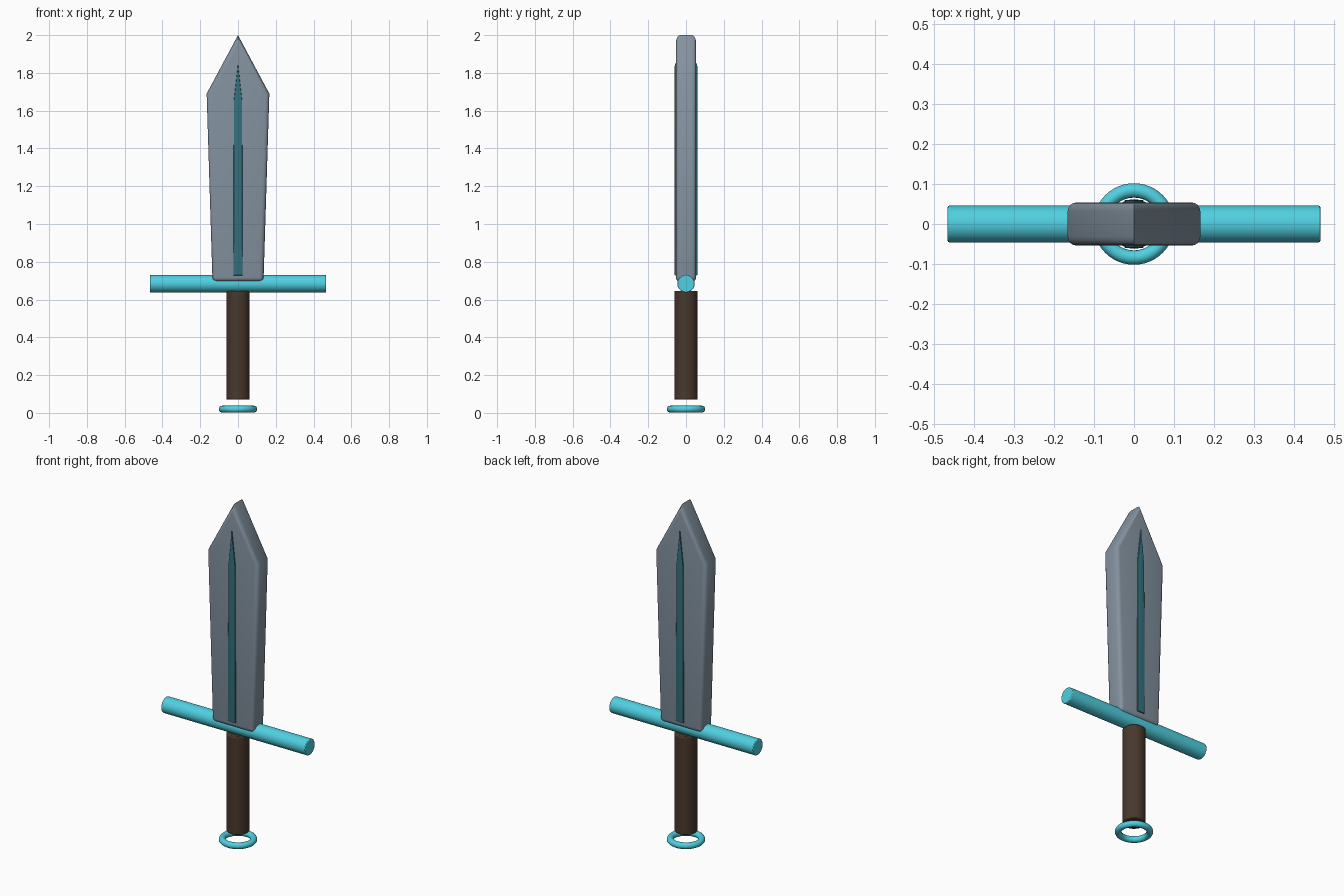
import bpy, bmesh, math

if "Cube" in bpy.data.objects:
    bpy.data.objects.remove(bpy.data.objects["Cube"])


def material(name, rgb):
    m = bpy.data.materials.new(name)
    m.diffuse_color = (*rgb, 1)
    m.use_nodes = True
    m.node_tree.nodes["Principled BSDF"].inputs["Base Color"].default_value = m.diffuse_color
    return m


STEEL = material("steel", (0.23, 0.29, 0.35))
TEAL = material("dark_teal", (0.035, 0.17, 0.21))
CYAN = material("cyan", (0.08, 0.63, 0.75))
BROWN = material("brown", (0.065, 0.04, 0.024))


def finish(ob, name, mat):
    ob.name = name
    ob.data.materials.append(mat)
    bpy.context.view_layer.objects.active = ob
    ob.select_set(True)
    bpy.ops.object.shade_smooth_by_angle(angle=math.radians(35))
    ob.select_set(False)


def prism(name, half, depth, bevel, mat, sharp_above):
    """Mirror a half outline (x, z), extrude along y, round the rims and lower corners."""
    pts = half + [(-x, z) for x, z in reversed(half) if x > 0]
    bm = bmesh.new()
    front = [bm.verts.new((x, -depth, z)) for x, z in pts]
    back = [bm.verts.new((x, depth, z)) for x, z in pts]
    bm.faces.new(front)
    bm.faces.new(back[::-1])
    n = len(pts)
    for i in range(n):
        j = (i + 1) % n
        bm.faces.new((front[i], back[i], back[j], front[j]))
    bmesh.ops.recalc_face_normals(bm, faces=bm.faces)
    # edges running through the thickness stay crisp near the tip
    edges = [e for e in bm.edges
             if abs(e.verts[0].co.y - e.verts[1].co.y) < 1e-5
             or e.verts[0].co.z < sharp_above]
    bmesh.ops.bevel(bm, geom=edges, offset=bevel, segments=4, profile=0.5,
                    affect='EDGES', clamp_overlap=True)
    me = bpy.data.meshes.new(name)
    bm.to_mesh(me)
    bm.free()
    ob = bpy.data.objects.new(name, me)
    bpy.context.collection.objects.link(ob)
    finish(ob, name, mat)


def rod(name, radius, length, loc, rot, bevel, mat):
    bpy.ops.mesh.primitive_cylinder_add(vertices=48, radius=radius, depth=length,
                                        location=loc, rotation=rot)
    ob = bpy.context.object
    mod = ob.modifiers.new("round_ends", 'BEVEL')
    mod.width, mod.segments, mod.limit_method = bevel, 2, 'ANGLE'
    finish(ob, name, mat)


# blade and the raised central strip visible on both faces
prism("blade", [(0.135, 0.695), (0.166, 1.69), (0, 2.0)], 0.054, 0.022, STEEL, 1.0)
prism("fuller_strip", [(0.024, 0.728), (0.022, 1.65), (0, 1.85)], 0.06, 0.003, TEAL, 0)

# crossguard and grip
rod("crossguard", 0.046, 0.934, (0, 0, 0.684), (0, math.pi / 2, 0), 0.004, CYAN)
rod("grip", 0.062, 0.575, (0, 0, 0.358), (0, 0, 0), 0.006, BROWN)

# loose pommel ring
bpy.ops.mesh.primitive_torus_add(major_radius=0.084, minor_radius=0.018,
                                 major_segments=48, minor_segments=16,
                                 location=(0, 0, 0.02))
finish(bpy.context.object, "pommel_ring", CYAN)
